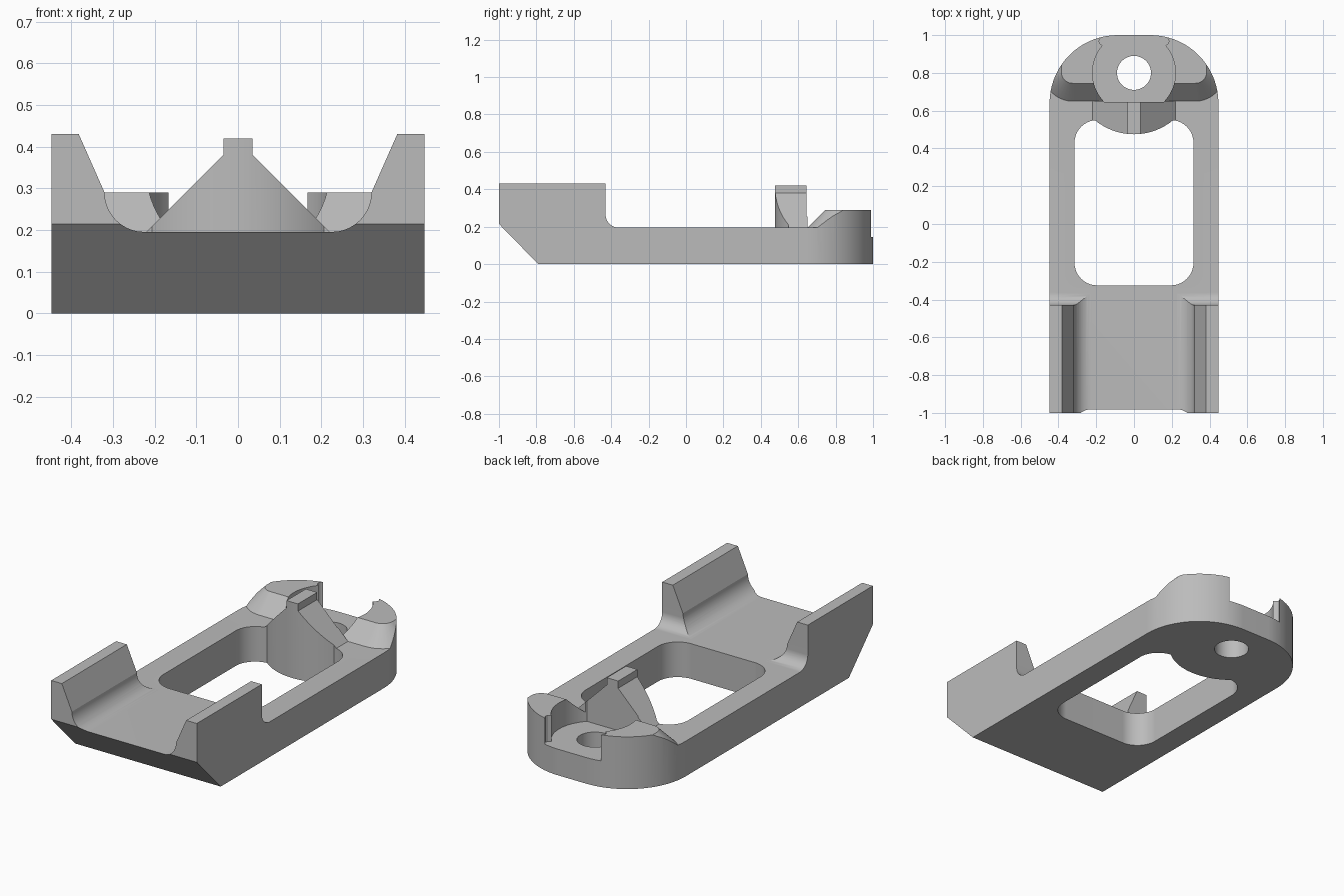
import bpy, bmesh
from math import cos, sin, radians, asin, atan2, degrees

cube = bpy.data.objects.get("Cube")
if cube:
    bpy.data.objects.remove(cube, do_unlink=True)

grey = bpy.data.materials.new("plain grey")
grey.use_nodes = True
colour = (0.5, 0.5, 0.5, 1)
grey.diffuse_color = colour
grey.node_tree.nodes["Principled BSDF"].inputs["Base Color"].default_value = colour

PLACE = {"x": lambda u, v, w: (w, u, v),
         "y": lambda u, v, w: (u, w, v),
         "z": lambda u, v, w: (u, v, w)}


def arc(cx, cy, r, start, end, n=10):
    angles = [radians(start + (end - start) * i / n) for i in range(n + 1)]
    return [(cx + r * cos(a), cy + r * sin(a)) for a in angles]


def mirrored(half):
    """Close a right-hand half profile with its mirror image."""
    return half + [(-u, v) for u, v in reversed(half)]


def loft(name, lower, upper, low, high, axis="z"):
    """Solid between two outlines with equal point counts."""
    bm = bmesh.new()
    a = [bm.verts.new(PLACE[axis](u, v, low)) for u, v in lower]
    b = [bm.verts.new(PLACE[axis](u, v, high)) for u, v in upper]
    bm.faces.new(a)
    bm.faces.new(b)
    for i in range(len(a)):
        j = (i + 1) % len(a)
        bm.faces.new((a[i], a[j], b[j], b[i]))
    bmesh.ops.recalc_face_normals(bm, faces=bm.faces)
    mesh = bpy.data.meshes.new(name)
    bm.to_mesh(mesh)
    bm.free()
    obj = bpy.data.objects.new(name, mesh)
    bpy.context.collection.objects.link(obj)
    mesh.materials.append(grey)
    return obj


def prism(name, points, low, high, axis="z"):
    return loft(name, points, points, low, high, axis)


def combine(obj, tool, operation):
    mod = obj.modifiers.new(operation, "BOOLEAN")
    mod.object, mod.operation, mod.solver = tool, operation, "EXACT"
    bpy.context.view_layer.objects.active = obj
    bpy.ops.object.modifier_apply(modifier=mod.name)
    bpy.data.objects.remove(tool, do_unlink=True)


FLOOR = 0.195
HOLE_Y = 0.8

# Tray: side profile with chamfered nose and filleted rail ends
side = [(-0.79, 0), (1.2, 0), (1.2, FLOOR)]
side += arc(-0.36, FLOOR + 0.07, 0.07, 270, 180)
side += [(-0.43, 0.43), (-1, 0.43), (-1, 0.215)]
body = prism("bracket_body", side, -0.6, 0.6, "x")

# Channel between the two side rails
channel = [(0.6, -0.1), (0.6, 0.6), (0.457, 0.6), (0.32, 0.29)]
channel += arc(0.225, 0.2905, 0.095, 0, -90)
combine(body, prism("channel_shape", mirrored(channel), -1.2, 1.3, "y"), "INTERSECT")


# Raised horns with a sloped, rounded front
def horn_outline(half_width, front, r):
    return mirrored([(half_width, 1.3)] +
                    arc(half_width - r, front + r, r, 0, -90))


combine(body, loft("horns", horn_outline(0.49, 0.64, 0.165),
                   horn_outline(0.385, 0.745, 0.06), 0.185, 0.29), "UNION")

# Wedge post with a narrow blade on top
wedge = [(0.315, 0.1), (0.035, 0.38), (0.035, 0.42)]
combine(body, prism("wedge_post", mirrored(wedge), 0.46, 0.65, "y"), "UNION")

# Outer outline with rounded back corners
outline = [(0.447, -1.1)] + arc(0.087, 0.64, 0.36, 0, 90, 18)
combine(body, prism("outline_shape", mirrored(outline), -0.2, 0.8), "INTERSECT")

# Large window, kept clear of the round boss around the hole
window = arc(0.195, -0.205, 0.12, -90, 0) + arc(0.195, 0.43, 0.12, 0, 90)
cutter = prism("window_cutter", mirrored(window), -0.1, 0.9)
boss = prism("boss_shape", arc(0, HOLE_Y, 0.325, 0, 355, 71), -0.3, 1.1)
combine(cutter, boss, "DIFFERENCE")
combine(body, cutter, "DIFFERENCE")

# Round pocket, open at the back between the horn tips
start = degrees(asin((0.645 - HOLE_Y) / 0.22))
end = degrees(atan2(0.144, 0.166))
pocket = arc(0, HOLE_Y, 0.22, start, end, 16)
pocket += [(0.18, 0.955), (0.186, 0.968), (0.18, 0.982), (0.16, 1.0), (0.16, 1.2)]
combine(body, prism("pocket_cutter", mirrored(pocket), 0.145, 0.9), "DIFFERENCE")

# Bolt hole
hole = arc(0, HOLE_Y, 0.09, 0, 352.5, 47)
combine(body, prism("hole_cutter", hole, -0.1, 0.5), "DIFFERENCE")

# Smooth curved walls, crisp edges
for o in bpy.context.selected_objects:
    o.select_set(False)
body.select_set(True)
bpy.context.view_layer.objects.active = body
bpy.ops.object.shade_smooth_by_angle(angle=radians(20))
body.modifiers.new("Even shading", "WEIGHTED_NORMAL").keep_sharp = True
